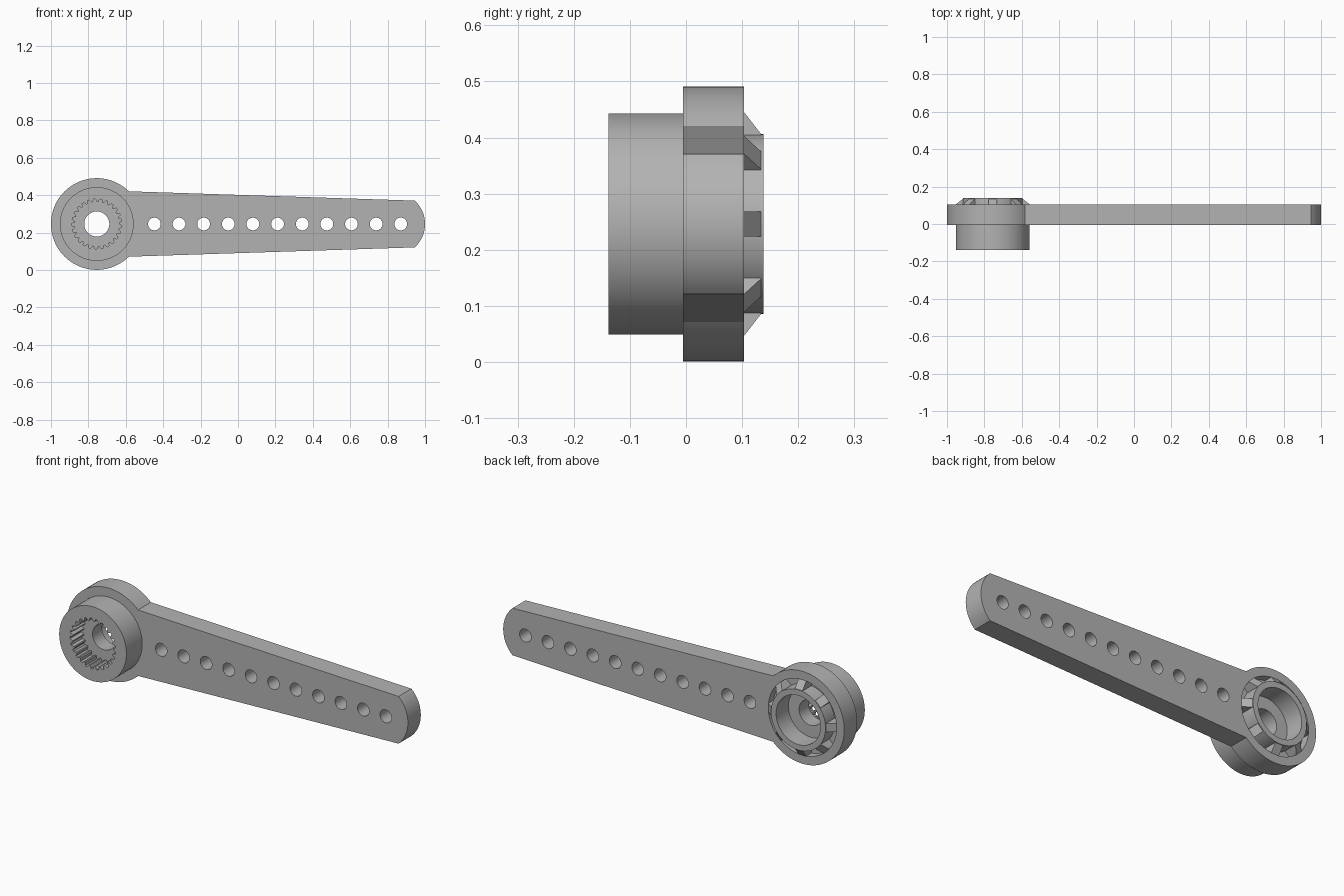
import bpy, bmesh
from math import sin, cos, pi, atan2, asin
from mathutils import Matrix, Vector

cube = bpy.data.objects.get("Cube")
if cube:
    bpy.data.objects.remove(cube, do_unlink=True)

HUB = Vector((-0.755, 0, 0.246))      # hub axis runs along y
FRONT, BACK = -0.005, 0.103           # faces of the arm plate

plastic = bpy.data.materials.new("grey plastic")
plastic.use_nodes = True
grey = (0.45, 0.45, 0.45, 1)
plastic.diffuse_color = grey
plastic.node_tree.nodes["Principled BSDF"].inputs["Base Color"].default_value = grey


def finish(name, bm):
    """Turn a bmesh into a shaded object."""
    bmesh.ops.remove_doubles(bm, verts=bm.verts, dist=1e-5)
    bmesh.ops.recalc_face_normals(bm, faces=bm.faces)
    mesh = bpy.data.meshes.new(name)
    bm.to_mesh(mesh)
    bm.free()
    mesh.materials.append(plastic)
    obj = bpy.data.objects.new(name, mesh)
    bpy.context.collection.objects.link(obj)
    bpy.ops.object.select_all(action='DESELECT')
    obj.select_set(True)
    bpy.context.view_layer.objects.active = obj
    bpy.ops.object.shade_smooth_by_angle(angle=pi / 7)
    return obj


def arc(cx, cz, r, a0, a1, n):
    return [(cx + r * cos(a0 + (a1 - a0) * i / n), cz + r * sin(a0 + (a1 - a0) * i / n))
            for i in range(n + 1)]


def circle(cx, cz, r, n):
    return arc(cx, cz, r, 0, 2 * pi, n)[:-1]


def prism(name, loops, y0, y1):
    """Extrude an x-z outline with holes from y0 to y1."""
    bm = bmesh.new()
    for loop in loops:
        vs = [bm.verts.new((x, y0, z)) for x, z in loop]
        for a, b in zip(vs, vs[1:] + vs[:1]):
            bm.edges.new((a, b))
    bmesh.ops.triangle_fill(bm, edges=bm.edges[:], use_beauty=True, normal=(0, -1, 0))
    result = bmesh.ops.extrude_face_region(bm, geom=bm.faces[:], use_keep_orig=True)
    top = [g for g in result["geom"] if isinstance(g, bmesh.types.BMVert)]
    bmesh.ops.translate(bm, verts=top, vec=(0, y1 - y0, 0))
    return finish(name, bm)


def lathe(name, profile, n):
    """Revolve a closed (radius, y) profile around the hub axis."""
    bm = bmesh.new()
    vs = [bm.verts.new((HUB.x + r, y, HUB.z)) for r, y in profile]
    es = [bm.edges.new((a, b)) for a, b in zip(vs, vs[1:] + vs[:1])]
    bmesh.ops.spin(bm, geom=vs + es, cent=HUB, axis=(0, 1, 0), angle=2 * pi, steps=n)
    return finish(name, bm)


# Arm plate: round hub end, tapering sides, shallow rounded tip, row of holes
root = atan2(0.175, 0.172)
tip_half, tip_x, tip_r = 0.125, 0.945, 0.17
tip_angle = asin(tip_half / tip_r)
outline = arc(HUB.x, HUB.z, 0.245, root, 2 * pi - root, 72)
outline += arc(1 - tip_r, HUB.z, tip_r, -tip_angle, tip_angle, 20)
holes = [circle(-0.447 + 0.1317 * i, HUB.z, 0.034, 32) for i in range(11)]
prism("arm_plate", [outline, circle(HUB.x, HUB.z, 0.2, 96)] + holes, FRONT, BACK)

# Hub core: front boss, back groove, raised ring, counterbore and screw hole
hub = lathe("hub_core", [
    (0.067, -0.138), (0.197, -0.138), (0.197, FRONT), (0.2, FRONT),
    (0.2, 0.06), (0.16, 0.06), (0.16, 0.138), (0.13, 0.138),
    (0.13, 0.035), (0.067, 0.035)], 96)

# Toothed socket cut into the front of the boss
teeth = 25
socket = []
for i in range(teeth):
    for step, r in ((0, 0.118), (0.2, 0.118), (0.45, 0.134), (0.75, 0.134)):
        a = 2 * pi * (i + step) / teeth
        socket.append((HUB.x + r * cos(a), HUB.z + r * sin(a)))
cutter = prism("socket_cutter", [socket], -0.2, -0.045)
cutter.hide_render = True
cut = hub.modifiers.new("socket", 'BOOLEAN')
cut.operation, cut.solver, cut.object = 'DIFFERENCE', 'EXACT', cutter
bpy.context.view_layer.objects.active = hub
bpy.ops.object.modifier_apply(modifier=cut.name)
bpy.data.objects.remove(cutter, do_unlink=True)
bpy.ops.object.select_all(action='DESELECT')
hub.select_set(True)
bpy.ops.object.shade_smooth_by_angle(angle=pi / 7)

# Sloped ribs bridging the groove to the raised ring
rib = [(0.155, 0.06), (0.2, 0.06), (0.2, BACK), (0.16, 0.134), (0.155, 0.134)]
bm = bmesh.new()
for i in range(8):
    place = Matrix.Translation(HUB) @ Matrix.Rotation(i * pi / 4, 4, 'Y')
    sides = [[bm.verts.new(place @ Vector((r, y, w))) for r, y in rib]
             for w in (-0.0225, 0.0225)]
    bm.faces.new(sides[0])
    bm.faces.new(sides[1][::-1])
    for j in range(len(rib)):
        k = (j + 1) % len(rib)
        bm.faces.new((sides[0][k], sides[0][j], sides[1][j], sides[1][k]))
finish("hub_ribs", bm)
